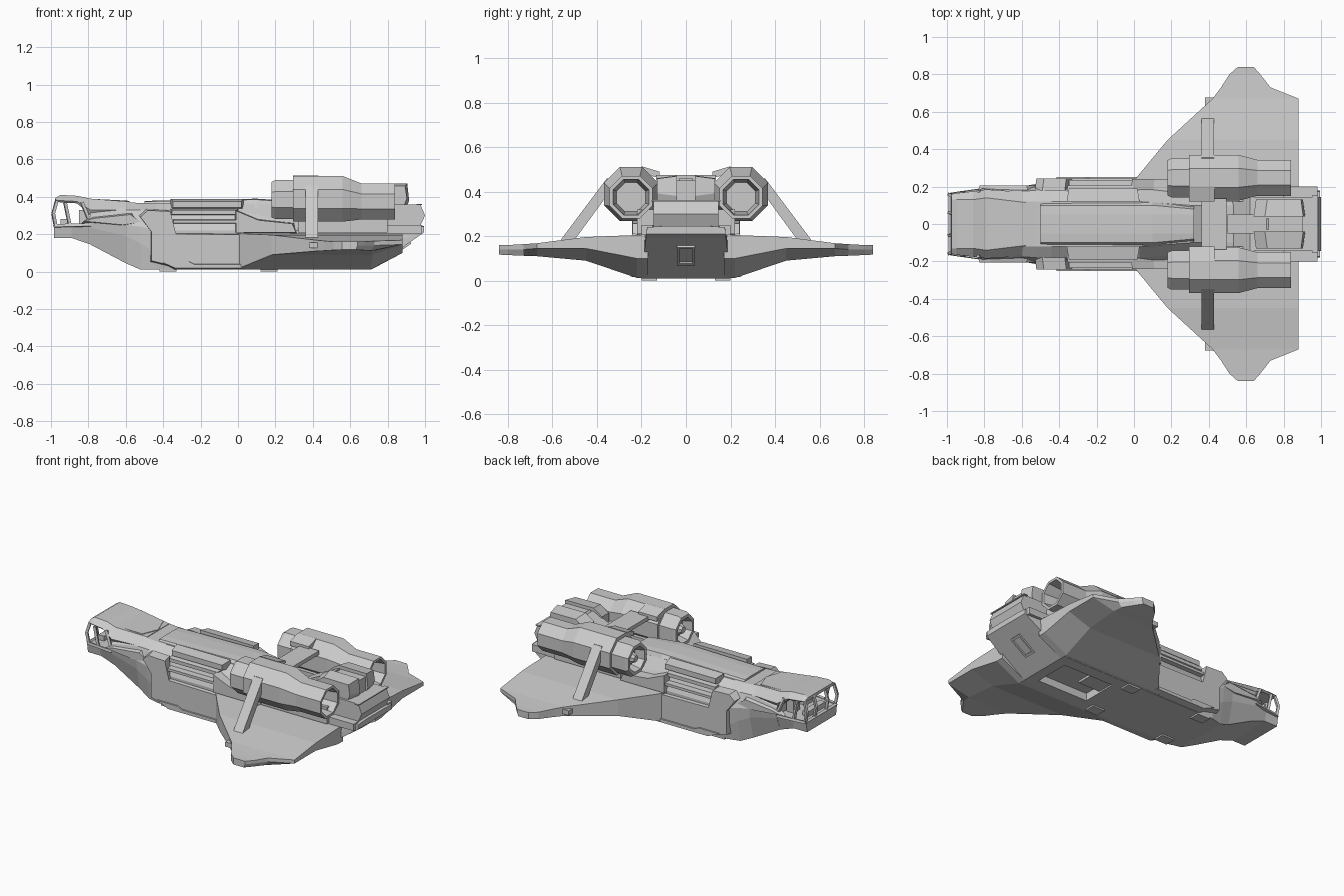
import bpy, bmesh, math
from mathutils import Vector

grey = bpy.data.materials.new("light grey hull")
grey.diffuse_color = (0.6, 0.6, 0.6, 1)


def finish(name, bm, mirror=False):
    """Turn a bmesh into a flat shaded object, optionally mirrored over y = 0."""
    if mirror:
        geo = bmesh.ops.duplicate(bm, geom=bm.verts[:] + bm.edges[:] + bm.faces[:])["geom"]
        for v in geo:
            if isinstance(v, bmesh.types.BMVert):
                v.co.y *= -1
    bmesh.ops.recalc_face_normals(bm, faces=bm.faces)
    me = bpy.data.meshes.new(name)
    bm.to_mesh(me)
    bm.free()
    me.materials.append(grey)
    ob = bpy.data.objects.new(name, me)
    bpy.context.collection.objects.link(ob)
    return ob


def loft(name, rings, mirror=False):
    """Skin equal-length closed rings of 3D points and cap both ends."""
    bm = bmesh.new()
    vs = [[bm.verts.new(p) for p in r] for r in rings]
    n = len(rings[0])
    for a, b in zip(vs, vs[1:]):
        for i in range(n):
            j = (i + 1) % n
            bm.faces.new((a[i], a[j], b[j], b[i]))
    bm.faces.new(vs[0])
    bm.faces.new(vs[-1])
    return finish(name, bm, mirror)


def body(name, stations):
    """Symmetric loft along x from half sections of (y, z)."""
    return loft(name, [[(x, y, z) for y, z in h] + [(x, -y, z) for y, z in reversed(h)]
                       for x, h in stations])


def slab(name, prof, y0, y1, mirror=False, y1_inset=0.0):
    """Extrude an x-z profile from y0 to y1, optionally shrinking the outer side."""
    cx = sum(p[0] for p in prof) / len(prof)
    cz = sum(p[1] for p in prof) / len(prof)
    shrink = lambda v, c: v - math.copysign(min(y1_inset, abs(v - c)), v - c)
    return loft(name, [[(x, y0, z) for x, z in prof],
                       [(shrink(x, cx), y1, shrink(z, cz)) for x, z in prof]], mirror)


def box(name, x, y, z, mirror=False, inset=0.0):
    return slab(name, [(x[0], z[0]), (x[1], z[0]), (x[1], z[1]), (x[0], z[1])],
                y[0], y[1], mirror, inset)


def bar(name, p, q, r=0.008, mirror=True):
    """Square bar between two points."""
    p, q = Vector(p), Vector(q)
    d = (q - p).normalized()
    u = d.cross(Vector((0.3, 1, 0.2))).normalized() * r
    w = d.cross(u).normalized() * r
    return loft(name, [[c + u + w, c + u - w, c - u - w, c - u + w] for c in (p, q)], mirror)


# main hull with sloping belly at nose and tail
hull = body("hull", [
    (-0.79, [(.15, .145), (.185, .235), (.195, .26), (.185, .30), (.13, .385)]),
    (-0.60, [(.16, .045), (.195, .19), (.20, .25), (.175, .33), (.12, .372)]),
    (-0.52, [(.18, .01), (.205, .15), (.215, .24), (.18, .33), (.12, .366)]),
    (-0.44, [(.20, .01), (.215, .10), (.22, .22), (.18, .32), (.12, .365)]),
    (0.03, [(.20, .01), (.215, .10), (.22, .22), (.18, .32), (.12, .365)]),
    (0.30, [(.20, .01), (.21, .10), (.21, .22), (.16, .26), (.10, .35)]),
    (0.45, [(.20, .01), (.21, .10), (.20, .22), (.16, .25), (.10, .27)]),
    (0.71, [(.20, .01), (.20, .10), (.19, .20), (.175, .25), (.10, .25)]),
    (0.995, [(.178, .21), (.177, .22), (.176, .23), (.175, .24), (.10, .245)])])

# recessed belly bay
cutter = box("bay_cutter", (.27, .64), (-.12, .12), (-.05, .06))
cutter.hide_render = True
mod = hull.modifiers.new("bay", "BOOLEAN")
mod.object, mod.operation, mod.solver = cutter, "DIFFERENCE", "EXACT"
bpy.context.view_layer.objects.active = hull
bpy.ops.object.modifier_apply(modifier="bay")
bpy.data.objects.remove(cutter)
box("bay_door_half", (.27, .43), (.0, .12), (.02, .035))

# landing pads under the belly
for x in (-.42, .12):
    box("landing_pad", (x, x + .09), (.13, .2), (0, .015), True)
    box("landing_pad_inner", (x + .02, x + .07), (.145, .185), (-.0, .012), True)

# cockpit: tub, roof, rear wall, open window frame
body("cockpit_tub", [(-.985, [(.15, .18), (.16, .245)]), (-.89, [(.15, .18), (.165, .25)]),
                     (-.78, [(.15, .142), (.19, .25)])])
body("cockpit_roof", [(-.975, [(.15, .375), (.16, .382), (.13, .395)]),
                      (-.95, [(.155, .37), (.165, .38), (.13, .41)]),
                      (-.86, [(.165, .365), (.175, .375), (.13, .405)]),
                      (-.79, [(.17, .30), (.185, .33), (.14, .39)]),
                      (-.58, [(.15, .30), (.17, .33), (.115, .374)])])
loft("roof_spine_plate", [[(x, y, z - d) for x, y, z in ((-.8, -.12, .39), (-.62, -.11, .381),
     (-.58, 0, .378), (-.62, .11, .381), (-.8, .12, .39))] for d in (0, .02)])
for name, p, q in [("front_post_low", (-.975, .155, .245), (-.988, .158, .31)),
                   ("front_post_high", (-.988, .158, .31), (-.968, .15, .38)),
                   ("side_post", (-.90, .165, .25), (-.925, .166, .37)),
                   ("rear_post", (-.785, .185, .25), (-.835, .172, .37)),
                   ("sill", (-.98, .158, .245), (-.785, .186, .25)),
                   ("nose_post_low", (-.975, .06, .24), (-.988, .06, .31)),
                   ("nose_post_high", (-.988, .06, .31), (-.968, .06, .385))]:
    bar(name, p, q)
bar("nose_sill", (-.98, -.158, .245), (-.98, .158, .245), mirror=False)
box("console", (-.95, -.91), (-.09, .09), (.24, .28))
box("pilot_seat", (-.85, -.80), (.03, .10), (.24, .33), True)
# cheek fairings beside the cockpit
slab("cheek", [(-.84, .255), (-.60, .235), (-.50, .25), (-.56, .32), (-.78, .30)],
     .16, .205, True, .015)

# side armour, rails and roof strips along the body
slab("side_panel", [(-.47, .05), (-.30, .012), (.04, .012), (.06, .205), (-.34, .21),
                    (-.37, .33), (-.49, .335), (-.53, .30), (-.47, .22)], .18, .242, True, .008)
slab("lower_skirt", [(-.42, .06), (-.27, .06), (-.24, .045), (.02, .045), (.04, .012),
                     (-.34, .012)], .2, .25, True, .006)
box("side_rail", (-.35, .02), (.18, .235), (.255, .28), True, .004)
box("upper_rail", (-.36, .03), (.12, .19), (.33, .388), True, .012)
box("side_strip", (-.36, .0), (.17, .205), (.30, .335), True, .006)
slab("shoulder_block", [(-.02, .20), (.32, .20), (.30, .26), (.10, .285), (-.02, .335)],
     .15, .24, True, .01)
body("dorsal_spine", [(-.50, [(.13, .34), (.10, .375), (.05, .378)]),
                      (.10, [(.13, .34), (.10, .385), (.05, .39)]),
                      (.32, [(.11, .30), (.08, .37), (.05, .375)])])

# wings: y, leading x, trailing x, lower trailing x, top, trailing mid, bottom
wing = [(.17, -.06, .88, .71, .205, .10, .01), (.22, -.01, .88, .71, .205, .10, .012),
        (.45, .18, .88, .72, .196, .145, .09), (.67, .42, .88, .72, .168, .145, .11),
        (.73, .465, .73, .71, .164, .14, .112), (.80, .51, .675, .66, .16, .14, .115),
        (.84, .555, .64, .63, .16, .14, .117)]
loft("wing", [[(xl, y, lo), (xl, y, hi), (xt, y, hi), (xt, y, mid), (xb, y, lo)]
              for y, xl, xt, xb, hi, mid, lo in wing], True)
box("wing_edge_pod", (.38, .52), (.60, .675), (.125, .155), True)


# octagonal engine nacelles with recessed ends
def octagon(x, a, z, y=.247):
    r = a / math.cos(math.pi / 8)
    return [(x, y + r * math.cos(math.pi / 8 + i * math.pi / 4),
             z + r * math.sin(math.pi / 8 + i * math.pi / 4)) for i in range(8)]


loft("nacelle", [octagon(*s) for s in [
    (.24, .06, .385), (.18, .075, .385), (.18, .095, .385), (.20, .104, .385), (.295, .104, .385),
    (.295, .122, .389), (.56, .122, .389), (.66, .096, .375), (.84, .096, .375),
    (.84, .08, .375), (.72, .065, .375)]], True)
loft("intake_cone", [octagon(.19, .02, .385), octagon(.25, .05, .385)], True)
box("nacelle_mount", (.32, .80), (.12, .22), (.21, .32), True)

# braces tying the nacelles to each other and to the wings
box("cross_brace", (.36, .495), (-.135, .135), (.45, .475))
loft("brace_cap", [[(x, y, z) for x in (.295, .43) for y, z in
     (((.12, .49), (.2, .514)) if x < .4 else ((.2, .514), (.12, .49)))],
     [(x, y, z - .03) for x in (.295, .43) for y, z in
      (((.12, .49), (.2, .514)) if x < .4 else ((.2, .514), (.12, .49)))]], True)
loft("wing_strut", [[(.362, y, z), (.428, y, z), (.428, y - dy, z - .01), (.362, y - dy, z - .01)]
                    for y, z, dy in ((.355, .46, .05), (.565, .18, .055))], True)

# centre engine cluster at the tail
slab("tail_block", [(.50, .23), (.97, .235), (1.0, .30), (.975, .36), (.62, .36)], -.145, .145)
slab("tail_upper_core", [(.50, .35), (.90, .35), (.90, .45), (.70, .45)], -.05, .05)
slab("tail_upper_engine", [(.64, .34), (.90, .34), (.915, .38), (.905, .47), (.70, .472), (.64, .43)],
     .04, .13, True, .012)
slab("tail_wedge", [(.54, .30), (.72, .30), (.72, .46)], -.03, .03)
box("tail_side_rail", (.56, .98), (.15, .2), (.205, .25), True)
box("tail_lip", (.955, .985), (-.155, .155), (.355, .362))

# rear ramp hatch frame, lying along the sloping ramp
for name, t0, t1, y0, y1 in [("hatch_low", .33, .37, -.035, .035), ("hatch_high", .70, .74, -.035, .035),
                             ("hatch_left", .33, .74, -.04, -.03), ("hatch_right", .33, .74, .03, .04)]:
    pts = [(.71 + .285 * t, .01 + .2 * t) for t in (t0, t1)]
    slab(name, [pts[0], pts[1], (pts[1][0] + .006, pts[1][1] - .008),
                (pts[0][0] + .006, pts[0][1] - .008)], y0, y1)
